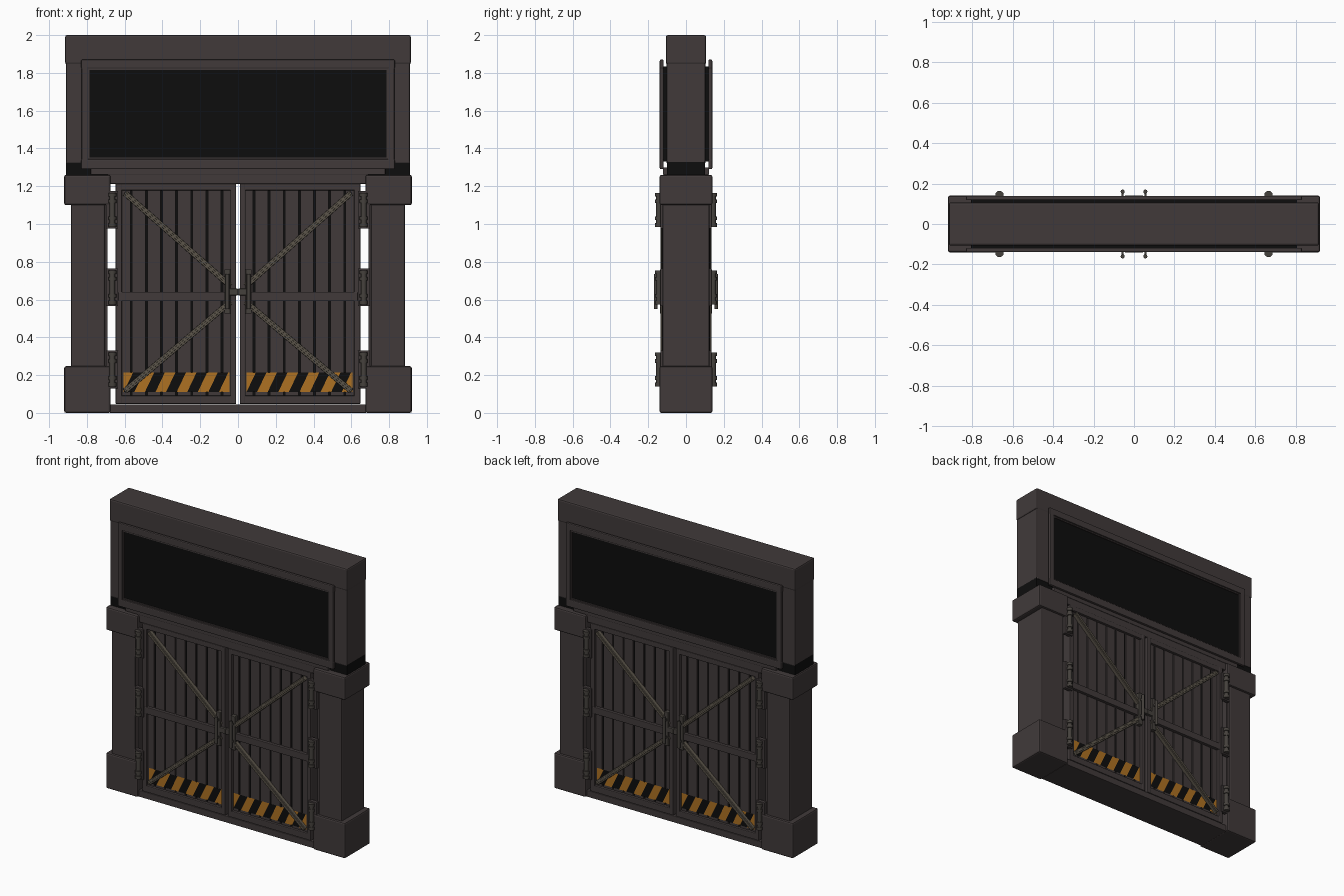
import bpy, bmesh, math
from mathutils import Matrix, Vector

cube = bpy.data.objects.get("Cube")
if cube:
    bpy.data.objects.remove(cube, do_unlink=True)


def material(name, rgb, rough=0.7):
    m = bpy.data.materials.new(name)
    m.use_nodes = True
    m.diffuse_color = (*rgb, 1)
    bsdf = m.node_tree.nodes["Principled BSDF"]
    bsdf.inputs["Base Color"].default_value = (*rgb, 1)
    bsdf.inputs["Roughness"].default_value = rough
    return m


DARK = material("dark_painted_metal", (0.052, 0.042, 0.042))
BLACK = material("black", (0.004, 0.004, 0.004))
BRACE = material("brown_grey_metal", (0.105, 0.09, 0.068))
STEEL = material("hinge_steel", (0.06, 0.053, 0.046))
ORANGE = material("warning_orange", (0.42, 0.165, 0.016))


def finish(name, bm, mats, bevel=0.0, smooth=False):
    mesh = bpy.data.meshes.new(name)
    bm.to_mesh(mesh)
    bm.free()
    for m in mats:
        mesh.materials.append(m)
    obj = bpy.data.objects.new(name, mesh)
    bpy.context.collection.objects.link(obj)
    if bevel:
        mod = obj.modifiers.new("soft_edges", "BEVEL")
        mod.width, mod.segments = bevel, 2
    if smooth:
        bpy.ops.object.select_all(action="DESELECT")
        obj.select_set(True)
        bpy.context.view_layer.objects.active = obj
        bpy.ops.object.shade_smooth_by_angle(angle=math.radians(40))
    return obj


def box(name, x, y, z, mat, bevel=0.0, turn=0.0):
    """Box from (min, max) ranges, optionally turned about y at its centre."""
    bm = bmesh.new()
    size = [r[1] - r[0] for r in (x, y, z)]
    mid = Vector([(r[0] + r[1]) / 2 for r in (x, y, z)])
    bmesh.ops.create_cube(bm, size=1, matrix=Matrix.Translation(mid)
                          @ Matrix.Rotation(turn, 4, "Y") @ Matrix.Diagonal((*size, 1)))
    return finish(name, bm, [mat], bevel)


def rod(name, x, y, z, radius, mat):
    bm = bmesh.new()
    bmesh.ops.create_cone(bm, cap_ends=True, segments=16, radius1=radius, radius2=radius,
                          depth=z[1] - z[0], matrix=Matrix.Translation((x, y, sum(z) / 2)))
    return finish(name, bm, [mat], 0, True)


def both_faces(*objs):
    """Repeat a front part on the back by a half turn."""
    for obj in objs:
        twin = obj.copy()
        twin.name = obj.name.replace("front", "back") + "_rear"
        twin.rotation_euler.z = math.pi
        bpy.context.collection.objects.link(twin)


def span(s, a, b):
    return (min(s * a, s * b), max(s * a, s * b))


def deep(d):
    return (-d, d)


def brace(name, a, b, y, width):
    """Flat bar between two points (x, z)."""
    dx, dz = b[0] - a[0], b[1] - a[1]
    half = math.hypot(dx, dz) / 2
    cx, cz = (a[0] + b[0]) / 2, (a[1] + b[1]) / 2
    return box(name, (cx - half, cx + half), y, (cz - width / 2, cz + width / 2),
               BRACE, 0.003, -math.atan2(dz, dx))


def hazard(name, x0, x1, z0, z1, y):
    """Slanted alternating stripes trimmed to a rectangle."""
    bm = bmesh.new()
    step, lean = 0.056, 0.05
    x, i = x0 - 2 * step, 0
    while x < x1:
        corners = [(x, z0), (x + step, z0), (x + step + lean, z1), (x + lean, z1)]
        face = bm.faces.new([bm.verts.new((px, y, pz)) for px, pz in corners])
        face.material_index = i % 2
        x, i = x + step, i + 1
    for px, nx in ((x0, -1), (x1, 1)):
        bmesh.ops.bisect_plane(bm, geom=bm.verts[:] + bm.edges[:] + bm.faces[:],
                               plane_co=(px, 0, 0), plane_no=(nx, 0, 0), clear_outer=True)
    return finish(name, bm, [BLACK, ORANGE])


# Overhead sign housing
box("sign_housing", deep(0.91), deep(0.104), (1.32, 1.86), DARK, 0.008)
box("top_beam", deep(0.915), deep(0.107), (1.845, 2.0), DARK, 0.01)
box("neck", deep(0.91), deep(0.1), (1.25, 1.33), BLACK)
box("lintel", deep(0.69), deep(0.12), (1.212, 1.3), DARK, 0.004)
box("lintel_cap", deep(0.78), deep(0.123), (1.262, 1.3), DARK, 0.004)
box("threshold", deep(0.68), deep(0.125), (0, 0.045), DARK, 0.004)

# Sign screen and its frame
both_faces(box("front_screen", deep(0.805), (-0.123, -0.1), (1.33, 1.835), BLACK))
for label, z in (("top", (1.822, 1.87)), ("bottom", (1.29, 1.343))):
    both_faces(box(f"front_sign_frame_{label}", deep(0.83), (-0.139, -0.118), z, DARK, 0.006))
for label, z in (("top", (1.814, 1.822)), ("bottom", (1.343, 1.351))):
    both_faces(box(f"front_sign_lip_{label}", deep(0.795), (-0.13, -0.12), z, DARK))

for side, s in (("left", 1), ("right", -1)):
    both_faces(box(f"front_sign_frame_{side}", span(s, 0.793, 0.828), (-0.139, -0.118),
                   (1.3, 1.86), DARK, 0.006),
               box(f"front_sign_lip_{side}", span(s, 0.786, 0.794), (-0.13, -0.12),
                   (1.345, 1.82), DARK))

    # Pillars
    box(f"{side}_pillar", span(s, 0.705, 0.885), deep(0.125), (0.2, 1.15), DARK, 0.008)
    box(f"{side}_pillar_jamb", span(s, 0.69, 0.715), deep(0.112), (0.2, 1.15), DARK)
    box(f"{side}_pillar_base", span(s, 0.675, 0.92), deep(0.14), (0, 0.247), DARK, 0.01)
    box(f"{side}_pillar_cap", span(s, 0.675, 0.92), deep(0.14), (1.1, 1.26), DARK, 0.01)

    # Door leaf: black core, planks and frame
    box(f"{side}_door_core", span(s, 0.015, 0.64), deep(0.098), (0.06, 1.2), BLACK)
    edges = [0.025] + [0.085 + 0.08 * i for i in range(7)] + [0.63]
    for a, b in zip(edges, edges[1:]):
        box(f"{side}_door_plank", span(s, a + 0.005, b - 0.005), deep(0.108),
            (0.07, 1.2), DARK)
    for label, x in (("outer", (0.615, 0.648)), ("inner", (0.01, 0.04))):
        box(f"{side}_door_{label}_stile", span(s, *x), deep(0.126), (0.047, 1.214), DARK, 0.005)
    for label, z in (("top", (1.178, 1.214)), ("bottom", (0.047, 0.092))):
        box(f"{side}_door_{label}_rail", span(s, 0.012, 0.645), deep(0.125), z, DARK, 0.005)
    box(f"{side}_door_middle_rail", span(s, 0.03, 0.635), deep(0.128), (0.592, 0.64), DARK, 0.004)

    # Warning stripes
    lo, hi = span(s, 0.045, 0.605)
    both_faces(hazard(f"front_{side}_warning_stripes", lo, hi, 0.11, 0.215, -0.112))

    # Diagonal braces with a raised centre rib
    for label, a, b in (("upper", (0.6, 1.165), (0.04, 0.672)),
                        ("lower", (0.6, 0.115), (0.04, 0.588))):
        a, b = (s * a[0], a[1]), (s * b[0], b[1])
        both_faces(brace(f"front_{side}_{label}_brace", a, b, (-0.13, -0.104), 0.03),
                   brace(f"front_{side}_{label}_brace_rib", a, b, (-0.135, -0.12), 0.012))

    # Handle: back plate, standoffs, grip and latch
    parts = [box(f"front_{side}_handle_plate", span(s, 0.04, 0.072), (-0.138, -0.105),
                 (0.525, 0.76), STEEL, 0.004),
             rod(f"front_{side}_handle_grip", s * 0.056, -0.16, (0.55, 0.735), 0.01, STEEL),
             box(f"front_{side}_latch", span(s, 0, 0.045), (-0.142, -0.115),
                 (0.622, 0.658), STEEL, 0.004)]
    for z in (0.58, 0.7):
        parts.append(box(f"front_{side}_handle_standoff", span(s, 0.051, 0.061),
                         (-0.16, -0.13), (z, z + 0.015), STEEL))
    both_faces(*parts)

    # Hinges: plate, barrel and collars
    for z in (1.075, 0.665, 0.23):
        parts = [box(f"front_{side}_hinge_plate", span(s, 0.635, 0.7), (-0.136, -0.11),
                     (z - 0.1, z + 0.1), DARK, 0.003),
                 rod(f"front_{side}_hinge_barrel", s * 0.665, -0.143,
                     (z - 0.085, z + 0.085), 0.015, STEEL)]
        for dz in (-0.08, -0.045, 0.045, 0.08):
            parts.append(rod(f"front_{side}_hinge_collar", s * 0.665, -0.143,
                             (z + dz - 0.01, z + dz + 0.01), 0.021, STEEL))
        both_faces(*parts)
